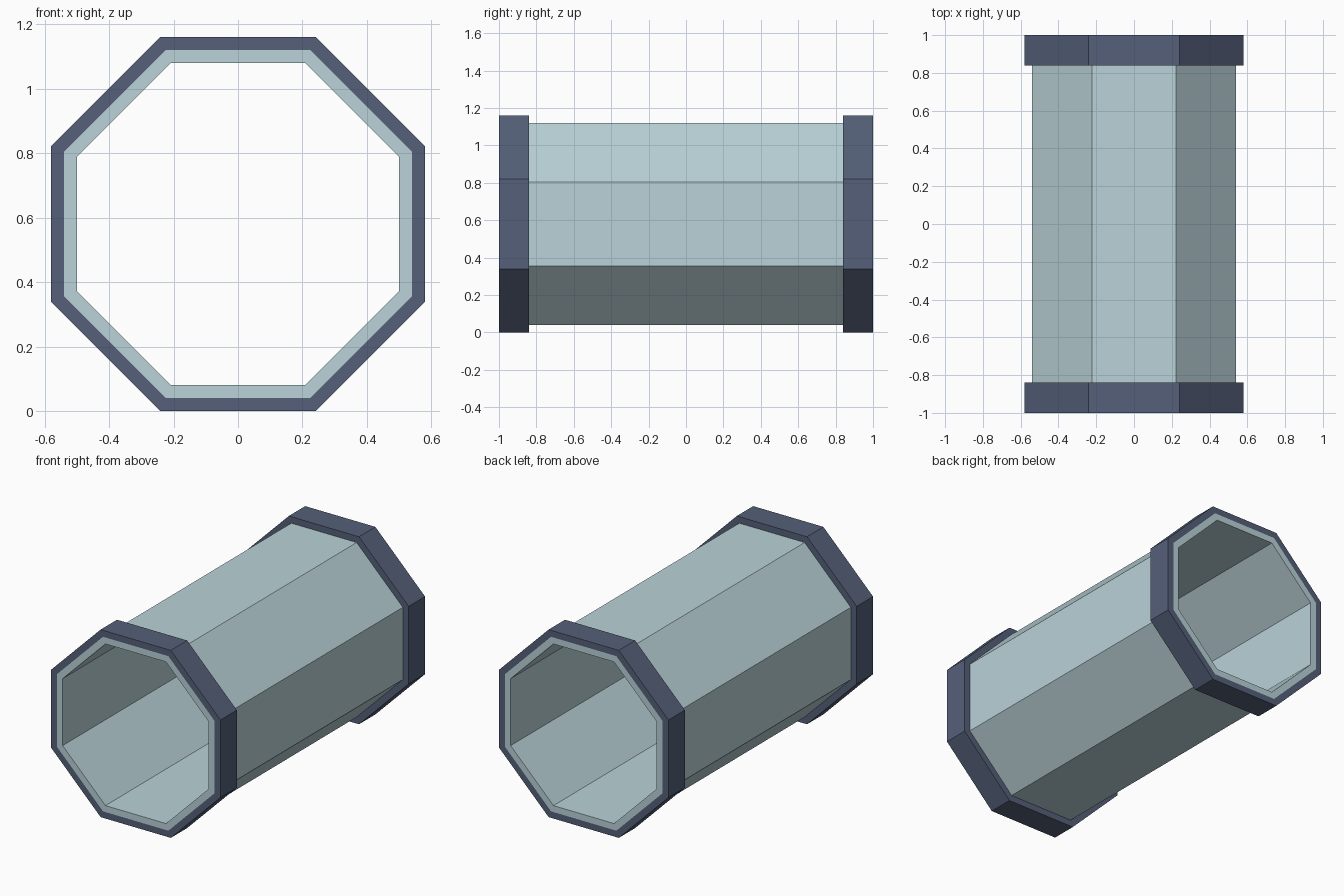
import bpy, bmesh, math

if "Cube" in bpy.data.objects:
    bpy.data.objects.remove(bpy.data.objects["Cube"])

CENTRE_Z = 0.58


def material(name, rgb):
    m = bpy.data.materials.new(name)
    m.diffuse_color = (*rgb, 1.0)
    m.use_nodes = True
    m.node_tree.nodes["Principled BSDF"].inputs["Base Color"].default_value = m.diffuse_color
    return m


def octagon_ring(name, outer, inner, y0, y1, mat):
    """Hollow octagonal prism along y; outer and inner are flat-to-centre distances."""
    bm = bmesh.new()

    def loop(apothem, y):
        r = apothem / math.cos(math.pi / 8)
        angles = [math.pi / 8 + i * math.pi / 4 for i in range(8)]
        return [bm.verts.new((r * math.cos(a), y, CENTRE_Z + r * math.sin(a))) for a in angles]

    loops = [loop(outer, y0), loop(outer, y1), loop(inner, y1), loop(inner, y0)]
    for k in range(4):
        a, b = loops[k], loops[(k + 1) % 4]
        for i in range(8):
            j = (i + 1) % 8
            bm.faces.new((a[i], a[j], b[j], b[i]))
    bmesh.ops.recalc_face_normals(bm, faces=bm.faces)
    mesh = bpy.data.meshes.new(name)
    bm.to_mesh(mesh)
    bm.free()
    mesh.materials.append(mat)
    obj = bpy.data.objects.new(name, mesh)
    bpy.context.collection.objects.link(obj)
    return obj


pale_blue = material("pale_blue", (0.491, 0.645, 0.686))
slate_blue = material("slate_blue", (0.089, 0.117, 0.188))

# Open tube, with a collar flush with each end
octagon_ring("tube", 0.54, 0.50, -1.0, 1.0, pale_blue)
octagon_ring("front_collar", 0.58, 0.54, -1.0, -0.84, slate_blue)
octagon_ring("back_collar", 0.58, 0.54, 0.84, 1.0, slate_blue)
